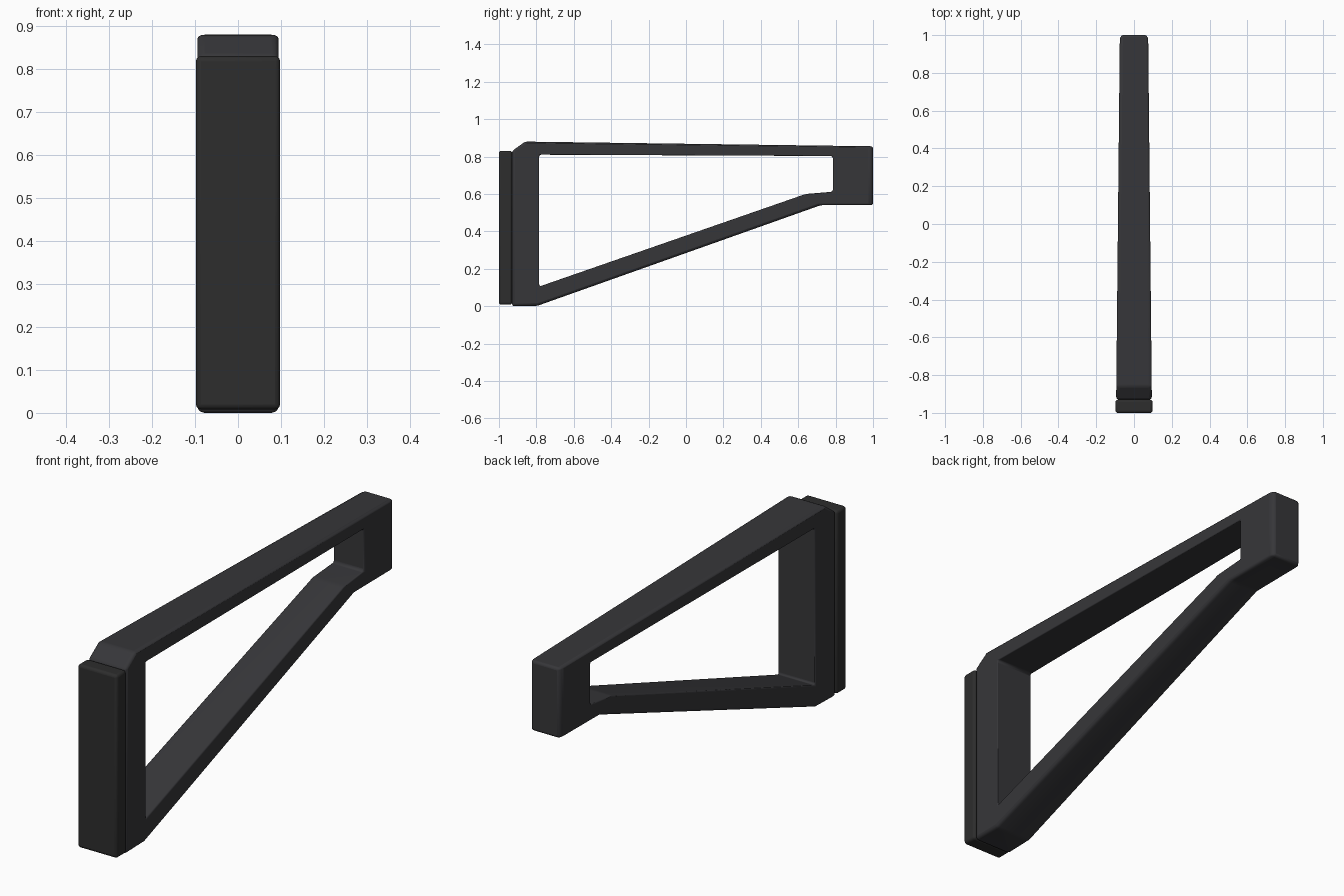
import bpy, bmesh

if "Cube" in bpy.data.objects:
    bpy.data.objects.remove(bpy.data.objects["Cube"])


def colour(name, rgb):
    mat = bpy.data.materials.new(name)
    mat.diffuse_color = (*rgb, 1)
    mat.use_nodes = True
    mat.node_tree.nodes["Principled BSDF"].inputs["Base Color"].default_value = mat.diffuse_color
    return mat


def finish(obj, mat, width, limit):
    obj.data.materials.append(mat)
    mod = obj.modifiers.new("edge_round", 'BEVEL')
    mod.width = width
    mod.segments = 3
    mod.limit_method = limit
    bpy.ops.object.select_all(action='DESELECT')
    obj.select_set(True)
    bpy.context.view_layer.objects.active = obj
    bpy.ops.object.shade_smooth_by_angle(angle=0.6)


def half_width(y):
    # Frame narrows steadily towards the back
    return 0.0945 - 0.0195 * (y + 0.93) / 1.93


# Side profile (y, z) of the frame and of its opening
outer = [(-0.93, 0.0), (-0.795, 0.002), (0.72, 0.54), (1.0, 0.54),
         (1.0, 0.855), (-0.86, 0.88), (-0.93, 0.83)]
inner = [(-0.785, 0.105), (0.64, 0.60), (0.785, 0.612), (0.785, 0.803), (-0.785, 0.81)]
n = len(outer)
points = outer + inner
# Side panels: back post, lower strut, strut end, front block, top rail
panels = [(5, 6, 0, 1, 7, 11), (1, 2, 8, 7), (2, 3, 9, 8), (3, 4, 10, 9), (4, 5, 11, 10)]

# Open triangular frame
bm = bmesh.new()
sides = [[bm.verts.new((s * half_width(y), y, z)) for y, z in points] for s in (-1, 1)]
for side in sides:
    for p in panels:
        bm.faces.new([side[i] for i in p])
weight = bm.edges.layers.float.new("bevel_weight_edge")
for ring, rim in ((range(n), 1.0), (range(n, len(points)), 0.35)):
    ring = list(ring)
    for i, j in zip(ring, ring[1:] + ring[:1]):
        bm.faces.new((sides[0][i], sides[0][j], sides[1][j], sides[1][i]))
        for side in sides:
            bm.edges.get((side[i], side[j]))[weight] = rim
    for i in ring:
        bm.edges.get((sides[0][i], sides[1][i]))[weight] = 0.7
bmesh.ops.recalc_face_normals(bm, faces=bm.faces)
mesh = bpy.data.meshes.new("stock_frame")
bm.to_mesh(mesh)
bm.free()
frame = bpy.data.objects.new("stock_frame", mesh)
bpy.context.collection.objects.link(frame)
finish(frame, colour("dark_grey", (0.037, 0.037, 0.041)), 0.016, 'WEIGHT')

# End pad
bpy.ops.mesh.primitive_cube_add(size=1, location=(0, -0.965, 0.419))
pad = bpy.context.object
pad.name = "end_pad"
pad.scale = (0.196, 0.07, 0.822)
bpy.ops.object.transform_apply(location=False, rotation=False, scale=True)
finish(pad, colour("black_rubber", (0.026, 0.026, 0.026)), 0.012, 'ANGLE')
